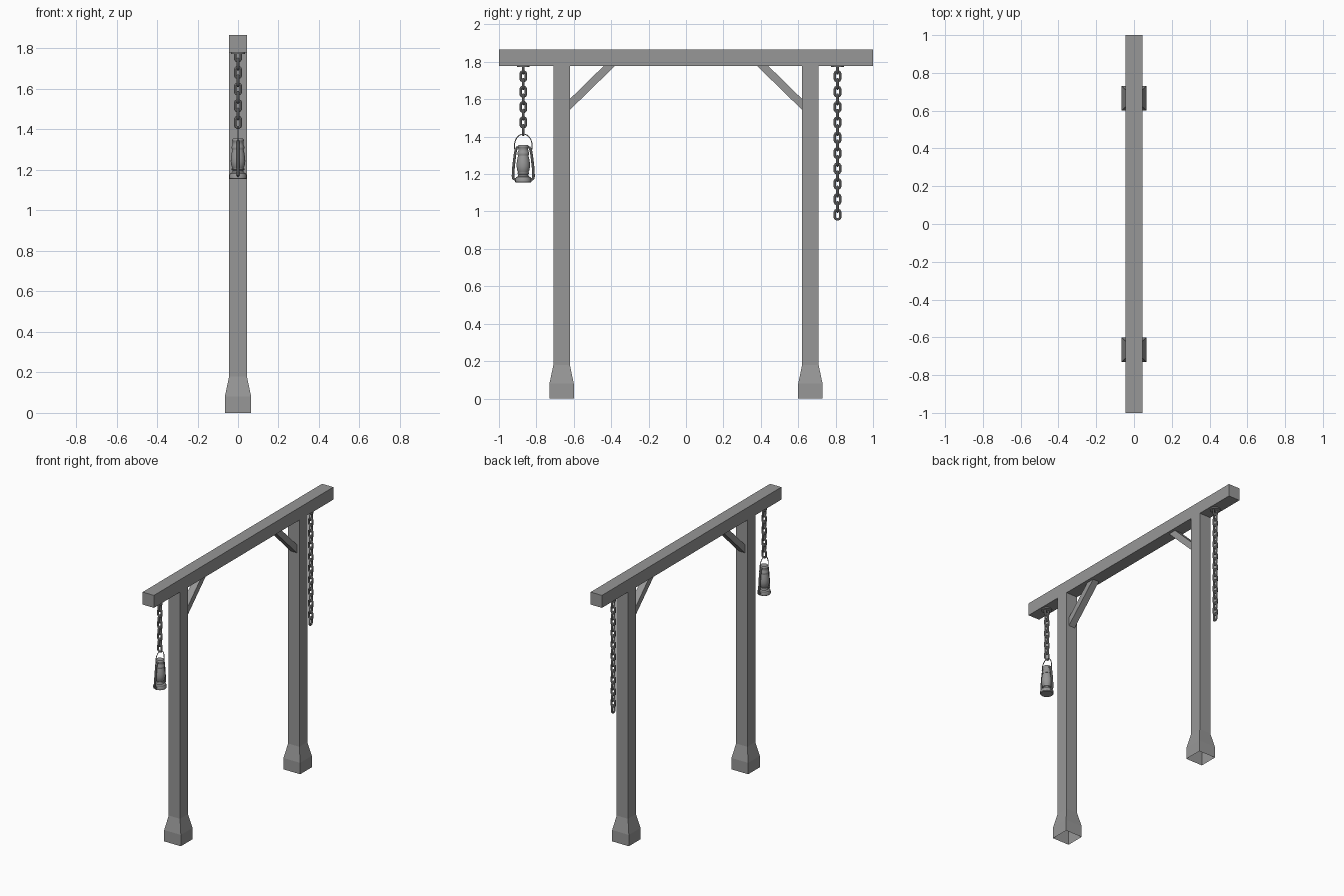
import bpy, bmesh
from math import sin, cos, pi
from mathutils import Vector

if "Cube" in bpy.data.objects:
    bpy.data.objects.remove(bpy.data.objects["Cube"])

# Dark grey shared by all parts
dark = bpy.data.materials.new("dark_grey")
dark.diffuse_color = (.31, .31, .31, 1)
dark.use_nodes = True
dark.node_tree.nodes["Principled BSDF"].inputs["Base Color"].default_value = dark.diffuse_color


def finish(name, bm, smooth=False):
    me = bpy.data.meshes.new(name)
    bmesh.ops.recalc_face_normals(bm, faces=bm.faces[:])
    bm.to_mesh(me)
    bm.free()
    me.materials.append(dark)
    ob = bpy.data.objects.new(name, me)
    bpy.context.collection.objects.link(ob)
    if smooth:
        bpy.ops.object.select_all(action='DESELECT')
        ob.select_set(True)
        bpy.context.view_layer.objects.active = ob
        bpy.ops.object.shade_smooth_by_angle(angle=0.7)
    return ob


def skin(bm, rings, closed=False, cap_start=True):
    """Bridge consecutive vertex rings; cap the ends unless closed."""
    vs = [[bm.verts.new(p) for p in r] for r in rings]
    n = len(vs[0])
    for a in range(len(vs) if closed else len(vs) - 1):
        r, q = vs[a], vs[(a + 1) % len(vs)]
        for j in range(n):
            bm.faces.new((r[j], r[(j + 1) % n], q[(j + 1) % n], q[j]))
    if not closed:
        bm.faces.new(vs[-1])
        if cap_start:
            bm.faces.new(vs[0])


def square(y, z, h):
    return [(-h, y - h, z), (h, y - h, z), (h, y + h, z), (-h, y + h, z)]


def lathe(name, y, profile, n=20):
    bm = bmesh.new()
    skin(bm, [[(r * cos(2 * pi * i / n), y + r * sin(2 * pi * i / n), z)
               for i in range(n)] for r, z in profile])
    return finish(name, bm, True)


def wire(name, pts, radius):
    """Round tube along points lying in the y-z plane."""
    bm = bmesh.new()
    pts = [Vector((0, y, z)) for y, z in pts]
    rings = []
    for i, p in enumerate(pts):
        t = (pts[min(i + 1, len(pts) - 1)] - pts[max(i - 1, 0)]).normalized()
        side = Vector((0, -t.z, t.y))
        rings.append([p + radius * (Vector((1, 0, 0)) * cos(a) + side * sin(a))
                      for a in (2 * pi * j / 8 for j in range(8))])
    skin(bm, rings)
    return finish(name, bm, True)


def chain(name, y, count, top=1.764, pitch=0.0411):
    R, r, stretch = 0.014, 0.0068, 0.0122
    bm = bmesh.new()
    for k in range(count):
        rings = []
        for i in range(12):
            a = 2 * pi * (i + 0.5) / 12
            ring = []
            for j in range(8):
                b = 2 * pi * j / 8
                u = (R + r * cos(b)) * cos(a)
                w = (R + r * cos(b)) * sin(a) + (stretch if sin(a) > 0 else -stretch)
                v = r * sin(b)
                z = top - k * pitch + w
                ring.append((v, y + u, z) if k % 2 else (u, y + v, z))
            rings.append(ring)
        skin(bm, rings, closed=True)
    return finish(name, bm, True)


# Top beam
bm = bmesh.new()
skin(bm, [[(x, y, z) for x, z in ((-.044, 1.779), (.044, 1.779), (.044, 1.867), (-.044, 1.867))]
          for y in (-1, 1)])
finish("top_beam", bm)

for s, tag in ((-1, "left"), (1, "right")):
    # Post with flared foot, open underneath
    bm = bmesh.new()
    skin(bm, [square(s * .665, z, h) for z, h in ((0, .065), (.08, .065), (.18, .044), (1.779, .044))],
         cap_start=False)
    finish("post_" + tag, bm)
    # Diagonal brace
    bm = bmesh.new()
    skin(bm, [[(x, s * y, z) for y, z in ((.622, 1.542), (.622, 1.600), (.438, 1.780), (.378, 1.780))]
              for x in (-.024, .024)])
    finish("brace_" + tag, bm)

# Hanging chains with round mounting plates
LY, RY = -.87, .81
for y, n, tag in ((LY, 9, "lantern"), (RY, 20, "loose")):
    lathe("plate_" + tag, y, [(.034, 1.772), (.034, 1.781)])
    chain("chain_" + tag, y, n)

# Lantern: fuel tank and burner, glass, chimney
lathe("lantern_tank", LY, [(.040, 1.155), (.043, 1.158), (.043, 1.172), (.039, 1.183),
                           (.028, 1.189), (.026, 1.198), (.031, 1.201), (.031, 1.208)])
lathe("lantern_glass", LY, [(.026, 1.207), (.033, 1.222), (.036, 1.242), (.035, 1.262),
                            (.031, 1.285), (.027, 1.302)])
lathe("lantern_chimney", LY, [(.029, 1.300), (.031, 1.306), (.031, 1.316), (.027, 1.322),
                              (.026, 1.340), (.029, 1.344), (.029, 1.350), (.024, 1.356)])

# Lantern side tubes and carrying handle
tube = [(.032, 1.172), (.047, 1.172), (.054, 1.178), (.055, 1.190), (.052, 1.240),
        (.045, 1.300), (.040, 1.328), (.034, 1.341), (.020, 1.344)]
for s, tag in ((-1, "left"), (1, "right")):
    wire("lantern_tube_" + tag, [(LY + s * a, z) for a, z in tube], .007)
arch = [(LY + .047 * cos(pi * i / 14), 1.352 + .062 * sin(pi * i / 14)) for i in range(15)]
wire("lantern_handle", [(LY + .044, 1.310)] + arch + [(LY - .044, 1.310)], .0025)
